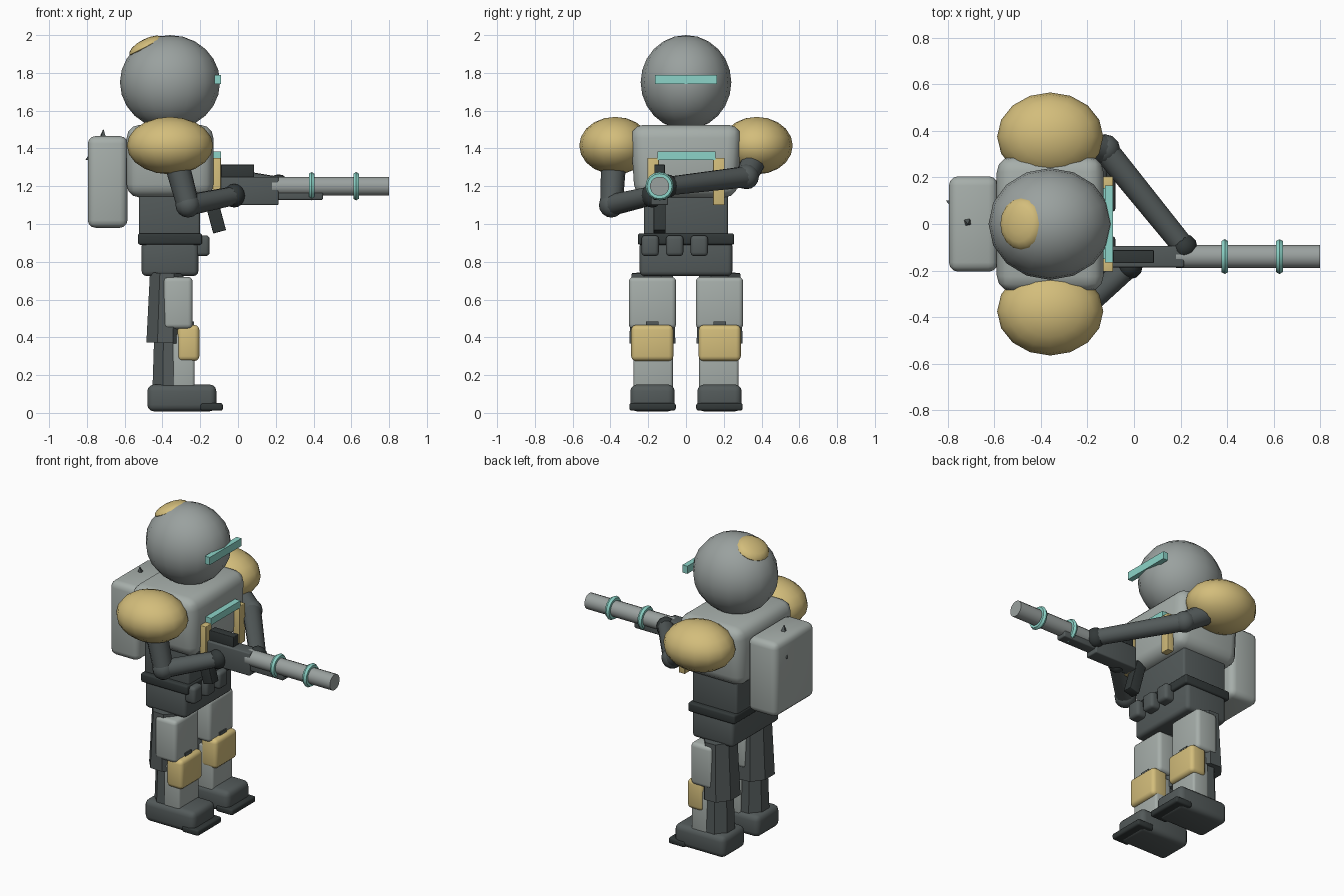
import bpy, bmesh, math
from mathutils import Vector, Matrix

if "Cube" in bpy.data.objects:
    bpy.data.objects.remove(bpy.data.objects["Cube"])


def srgb(*c):
    return tuple((v / 255 / 12.92) if v < 11 else ((v / 255 + 0.055) / 1.055) ** 2.4 for v in c) + (1,)


def material(name, *c):
    m = bpy.data.materials.new(name)
    m.diffuse_color = srgb(*c)
    m.use_nodes = True
    m.node_tree.nodes["Principled BSDF"].inputs["Base Color"].default_value = m.diffuse_color
    return m


LIGHT = material("light grey armour", 166, 174, 170)
HELMET = material("helmet grey", 154, 161, 159)
DARK = material("dark grey suit", 83, 90, 90)
BLACK = material("charcoal trim", 50, 56, 56)
TAN = material("tan plate", 211, 189, 123)
TEAL = material("teal glow", 140, 212, 200)


def finish(name, bm, mat, smooth=40):
    bmesh.ops.recalc_face_normals(bm, faces=bm.faces[:])
    me = bpy.data.meshes.new(name)
    bm.to_mesh(me)
    bm.free()
    me.materials.append(mat)
    ob = bpy.data.objects.new(name, me)
    bpy.context.collection.objects.link(ob)
    bpy.context.view_layer.objects.active = ob
    ob.select_set(True)
    bpy.ops.object.shade_smooth_by_angle(angle=math.radians(smooth))
    ob.select_set(False)
    return ob


def box(name, mat, x, y, z, bevel=0.0, tilt=0.0, taper=1.0):
    """Box from (min, max) ranges; taper narrows the underside, tilt turns about y."""
    size = Vector((x[1] - x[0], y[1] - y[0], z[1] - z[0]))
    mid = Vector((x[0] + x[1], y[0] + y[1], z[0] + z[1])) / 2
    bm = bmesh.new()
    bmesh.ops.create_cube(bm, size=1)
    for v in bm.verts:
        if v.co.z < 0:
            v.co.y *= taper
        v.co = Vector(a * b for a, b in zip(v.co, size))
    if bevel:
        bmesh.ops.bevel(bm, geom=bm.edges[:], offset=bevel, segments=3, profile=0.5, affect='EDGES')
    bm.transform(Matrix.Translation(mid) @ Matrix.Rotation(tilt, 4, 'Y'))
    return finish(name, bm, mat)


def ball(name, mat, centre, radii, seg=16, rings=10, tilt=0.0):
    bm = bmesh.new()
    bmesh.ops.create_uvsphere(bm, u_segments=seg, v_segments=rings, radius=1)
    bm.transform(Matrix.Translation(centre) @ Matrix.Rotation(tilt, 4, 'Y')
                 @ Matrix.Diagonal((*radii, 1)))
    return finish(name, bm, mat)


def rod(name, mat, a, b, r1, r2, seg=12, squash=1.0, smooth=40):
    """Tapered cylinder from a to b."""
    a, b = Vector(a), Vector(b)
    bm = bmesh.new()
    bmesh.ops.create_cone(bm, cap_ends=True, segments=seg, radius1=r1, radius2=r2, depth=(b - a).length)
    bm.transform(Matrix.Translation((a + b) / 2) @ (b - a).to_track_quat('Z', 'Y').to_matrix().to_4x4()
                 @ Matrix.Rotation(math.pi / seg, 4, 'Z'))
    for v in bm.verts:
        v.co.x = a.x + (v.co.x - a.x) * squash
    return finish(name, bm, mat, smooth)


# Helmet
ball("helmet", HELMET, (-0.36, 0, 1.75), (0.265, 0.24, 0.25), 16, 12)
ball("helmet_patch", TAN, (-0.485, 0, 1.94), (0.1, 0.11, 0.04), 16, 8, math.radians(-27))
box("visor", TEAL, (-0.125, -0.09), (-0.165, 0.165), (1.74, 1.79))

# Torso
box("chest", LIGHT, (-0.59, -0.13), (-0.295, 0.295), (1.14, 1.525), 0.07, taper=0.92)
box("chest_bar", TEAL, (-0.135, -0.09), (-0.15, 0.155), (1.34, 1.385))
box("abdomen", DARK, (-0.525, -0.2), (-0.223, 0.223), (0.93, 1.2), 0.015)
box("belt", BLACK, (-0.53, -0.19), (-0.255, 0.255), (0.89, 0.95), 0.012)
box("pelvis", DARK, (-0.51, -0.21), (-0.245, 0.245), (0.725, 0.91), 0.025)
for i in (-1, 0, 1):
    y = -0.06 + i * 0.13
    box("pouch", DARK, (-0.23, -0.15), (y - 0.046, y + 0.046), (0.83, 0.94), 0.02)

# Backpack and its rod tips
box("backpack", LIGHT, (-0.795, -0.585), (-0.205, 0.205), (0.98, 1.465), 0.04)
rod("backpack_top_tip", DARK, (-0.715, 0.01, 1.45), (-0.713, 0, 1.5), 0.024, 0.002, 4)
rod("backpack_rear_tip", DARK, (-0.785, 0.09, 1.35), (-0.806, 0.1, 1.34), 0.015, 0.002, 4)

# Paired parts
for s in (-1, 1):
    def span(a, b):
        return tuple(sorted((s * a, s * b)))
    c = s * 0.178
    ball("shoulder", TAN, (-0.36, s * 0.375, 1.415), (0.228, 0.19, 0.152), 16, 10)
    box("chest_strap", TAN, (-0.135, -0.09), span(0.143, 0.205), (1.1, 1.35), 0.004)
    rod("thigh", DARK, (-0.385, c, 0.37), (-0.375, c, 0.74), 0.132, 0.118, 8, 0.82, 20)
    box("thigh_plate", LIGHT, (-0.395, -0.24), span(0.052, 0.303), (0.445, 0.72), 0.025)
    box("knee_mount", DARK, (-0.3, -0.232), (c - 0.033, c + 0.033), (0.42, 0.485))
    box("knee_pad", TAN, (-0.32, -0.205), span(0.067, 0.29), (0.275, 0.465), 0.025)
    rod("shin", DARK, (-0.36, c, 0.12), (-0.36, c, 0.42), 0.106, 0.095, 8, 0.95, 20)
    box("shin_plate", LIGHT, (-0.345, -0.23), span(0.07, 0.278), (0.12, 0.42), 0.015)
    box("boot", DARK, (-0.48, -0.115), span(0.06, 0.295), (0.008, 0.15), 0.035)
    box("toe_cap", BLACK, (-0.2, -0.08), span(0.054, 0.3), (0.012, 0.052), 0.012)

# Arms: shoulder, elbow and hand points
arms = {
    "right": ((-0.34, -0.38, 1.38), (-0.265, -0.395, 1.1), (-0.02, -0.18, 1.15)),
    "left": ((-0.33, 0.38, 1.38), (-0.125, 0.32, 1.25), (0.215, -0.1, 1.2)),
}
for side, (a, b, c) in arms.items():
    rod(side + "_upper_arm", DARK, a, b, 0.068, 0.06)
    ball(side + "_elbow", DARK, b, (0.066,) * 3, 12, 8)
    rod(side + "_forearm", DARK, b, c, 0.057, 0.05)
    ball(side + "_hand", BLACK, c, (0.058, 0.058, 0.063), 12, 8)

# Rifle
GY, GZ = -0.14, 1.2
box("rifle_body", DARK, (-0.1, 0.215), (GY - 0.046, GY + 0.046), (1.1, 1.25), 0.008)
box("rifle_sight", BLACK, (-0.09, 0.085), (GY - 0.028, GY + 0.028), (1.24, 1.315), 0.004)
box("rifle_handguard", DARK, (0.2, 0.45), (GY - 0.035, GY + 0.035), (1.128, 1.19), 0.008)
box("rifle_grip", BLACK, (-0.16, -0.09), (GY - 0.032, GY + 0.032), (0.955, 1.17), 0.004, math.radians(-15))
rod("rifle_barrel", HELMET, (0.18, GY, GZ), (0.8, GY, GZ), 0.051, 0.051, 16)
for x in (0.39, 0.625):
    bpy.ops.mesh.primitive_torus_add(major_segments=16, minor_segments=6, major_radius=0.058,
                                     minor_radius=0.017, location=(x, GY, GZ),
                                     rotation=(0, math.pi / 2, 0))
    ring = bpy.context.object
    ring.name = "barrel_ring"
    ring.data.materials.append(TEAL)
    bpy.ops.object.shade_smooth_by_angle(angle=math.radians(40))
    ring.select_set(False)
